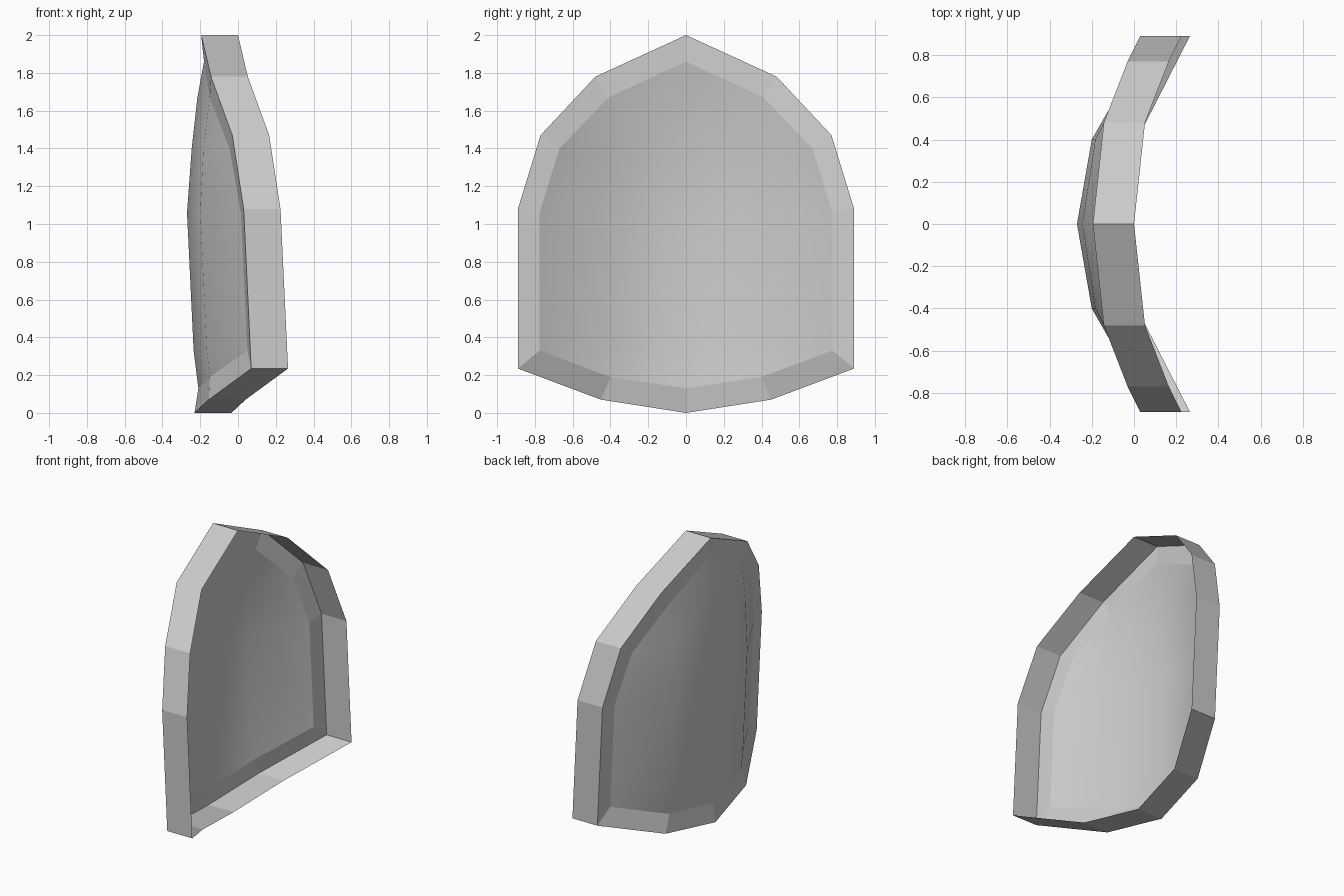
import bpy
import bmesh

cube = bpy.data.objects.get("Cube")
if cube:
    bpy.data.objects.remove(cube, do_unlink=True)

WALL_DEPTH = 0.195

grey = bpy.data.materials.new("light_grey")
grey.use_nodes = True
colour = (0.6, 0.6, 0.6, 1)
grey.diffuse_color = colour
grey.node_tree.nodes["Principled BSDF"].inputs["Base Color"].default_value = colour


def build_half(name, rows, smooth):
    """Bridge neighbouring rows of points on the +y half, then mirror."""
    bm = bmesh.new()
    grid = [[bm.verts.new(p) for p in row] for row in rows]
    for a, b in zip(grid, grid[1:]):
        for i in range(max(len(a), len(b)) - 1):
            j, k = min(i, len(a) - 1), min(i + 1, len(a) - 1)
            m, n = min(i, len(b) - 1), min(i + 1, len(b) - 1)
            face = bm.faces.new(dict.fromkeys((a[j], b[m], b[n], a[k])))
            face.smooth = smooth
    mesh = bpy.data.meshes.new(name)
    bm.to_mesh(mesh)
    bm.free()
    mesh.materials.append(grey)
    obj = bpy.data.objects.new(name, mesh)
    bpy.context.collection.objects.link(obj)
    mirror = obj.modifiers.new("mirror", 'MIRROR')
    mirror.use_axis = (False, True, False)
    mirror.use_clip = True
    return obj


# Curved back panel, rows from the top peak down, each from centre to side
panel_rows = [
    [(-0.18, 0, 1.86)],
    [(-0.215, 0, 1.67), (-0.15, 0.41, 1.67)],
    [(-0.245, 0, 1.40), (-0.183, 0.4, 1.40), (-0.045, 0.67, 1.40)],
    [(-0.27, 0, 1.06), (-0.20, 0.4, 1.06), (0.015, 0.775, 1.06)],
    [(-0.235, 0, 0.33), (-0.165, 0.4, 0.33), (0.05, 0.775, 0.33)],
    [(-0.21, 0, 0.13), (-0.15, 0.4, 0.19)],
]
build_half("back_panel", panel_rows, True)

# Outline of the panel: last point of each row, then the bottom centre
inner = [row[-1] for row in panel_rows] + [panel_rows[-1][0]]

# Rim outline around the panel
outer = [
    (-0.195, 0, 2.0), (-0.143, 0.48, 1.78), (-0.03, 0.77, 1.47),
    (0.03, 0.89, 1.08), (0.07, 0.89, 0.235), (-0.155, 0.45, 0.07),
    (-0.23, 0, 0),
]
front = [(x + WALL_DEPTH, y, z) for x, y, z in outer]

# Sloped border between panel and rim, and the open-fronted side wall
build_half("sloped_border", [inner, outer], False)
build_half("side_wall", [outer, front], False)
